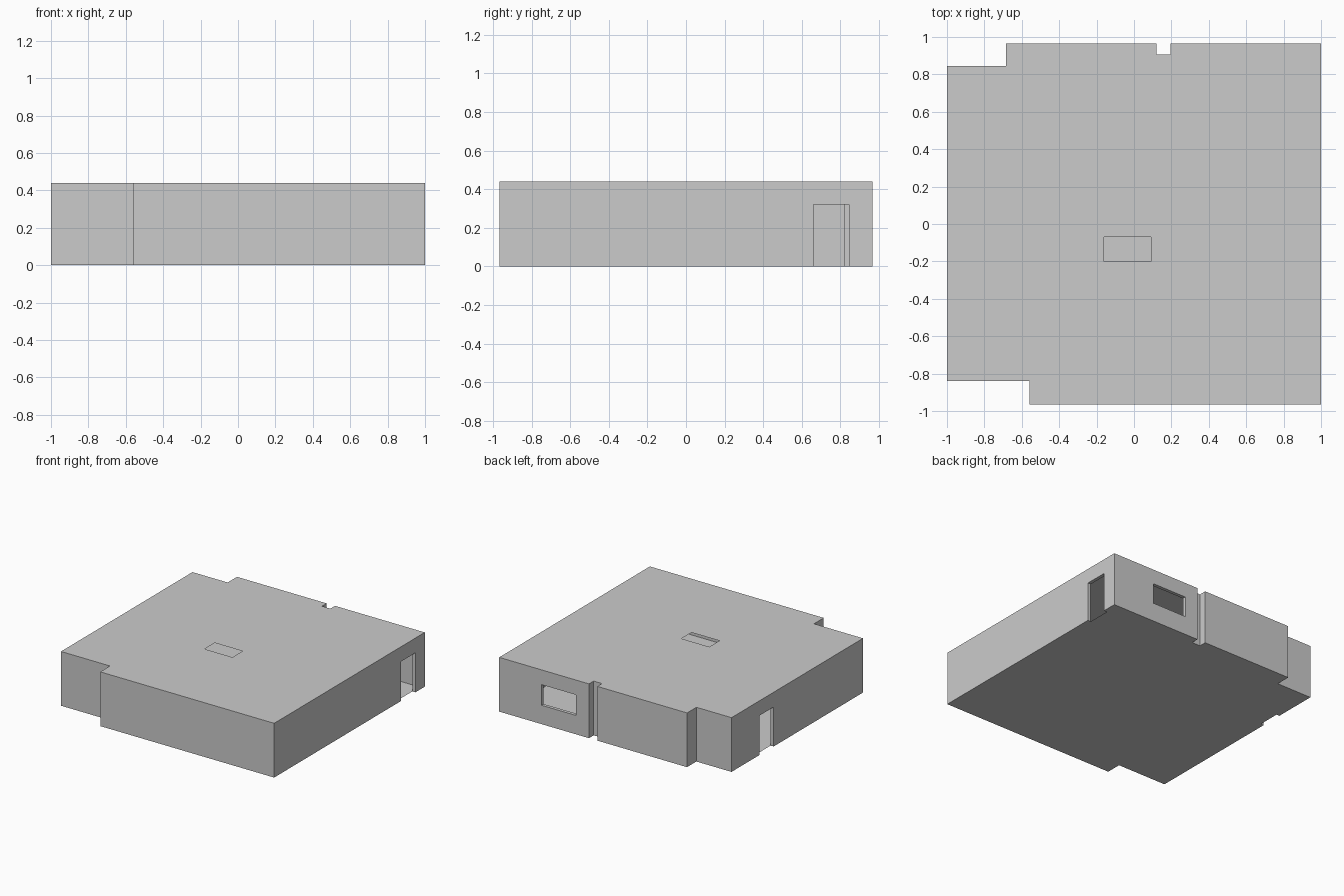
import bpy, bmesh
from mathutils import Vector

if "Cube" in bpy.data.objects:
    bpy.data.objects.remove(bpy.data.objects["Cube"])

H = 0.44      # wall height
T = 0.027     # wall thickness

# Outer footprint, counter-clockwise (all corners are right angles)
OUTER = [Vector(p) for p in (
    (-0.56, -0.965), (1, -0.965), (1, 0.965), (0.195, 0.965), (0.195, 0.905),
    (0.12, 0.905), (0.12, 0.965), (-0.685, 0.965), (-0.685, 0.845),
    (-1, 0.845), (-1, -0.84), (-0.56, -0.84))]
N = len(OUTER)


def inward(i):
    d = (OUTER[(i + 1) % N] - OUTER[i]).normalized()
    return Vector((-d.y, d.x))


INNER = [OUTER[i] + T * (inward(i - 1) + inward(i)) for i in range(N)]


def make_object(name, bm):
    mesh = bpy.data.meshes.new(name)
    bm.to_mesh(mesh)
    bm.free()
    ob = bpy.data.objects.new(name, mesh)
    bpy.context.collection.objects.link(ob)
    return ob


def loop_verts(bm, pts, z):
    return [bm.verts.new((p[0], p[1], z)) for p in pts]


def flat_panel(name, outline, z, hole=None):
    """Flat sheet filling an outline, with an optional hole."""
    bm = bmesh.new()
    edges = []
    for pts in [outline] + ([hole] if hole else []):
        vs = loop_verts(bm, pts, z)
        edges += [bm.edges.new((vs[i - 1], vs[i])) for i in range(len(vs))]
    bmesh.ops.triangle_fill(bm, use_beauty=True, edges=edges, normal=(0, 0, 1))
    for f in bm.faces:
        f.normal_update()
        if f.normal.z < 0:
            f.normal_flip()
    return make_object(name, bm)


# Walls: closed ring between the outer and inner footprints
bm = bmesh.new()
rings = [loop_verts(bm, pts, z) for pts, z in
         ((OUTER, 0), (OUTER, H), (INNER, H), (INNER, 0))]
for k in range(4):
    a, b = rings[k], rings[(k + 1) % 4]
    for i in range(N):
        j = (i + 1) % N
        bm.faces.new((a[i], a[j], b[j], b[i]))
bmesh.ops.recalc_face_normals(bm, faces=bm.faces)
walls = make_object("walls", bm)


def cut(name, lo, hi):
    """Cut a box-shaped opening through the walls."""
    bm = bmesh.new()
    bmesh.ops.create_cube(bm, size=1)
    for v in bm.verts:
        v.co = [l + (c + 0.5) * (h - l) for c, l, h in zip(v.co, lo, hi)]
    cutter = make_object(name, bm)
    mod = walls.modifiers.new(name, 'BOOLEAN')
    mod.object = cutter
    mod.operation = 'DIFFERENCE'
    mod.solver = 'EXACT'
    bpy.context.view_layer.objects.active = walls
    bpy.ops.object.modifier_apply(modifier=name)
    bpy.data.objects.remove(cutter)


# Two doorways and one window
cut("right_doorway", (0.9, 0.66, -0.1), (1.1, 0.845, 0.32))
cut("left_doorway", (-1.1, 0.305, -0.1), (-0.9, 0.487, 0.32))
cut("back_window", (0.313, 0.9, 0.153), (0.62, 1.1, 0.32))

# Floor and ceiling with roof opening
flat_panel("floor", INNER, 0)
flat_panel("ceiling", INNER, H,
           [(-0.16, -0.2), (0.09, -0.2), (0.09, -0.07), (-0.16, -0.07)])
